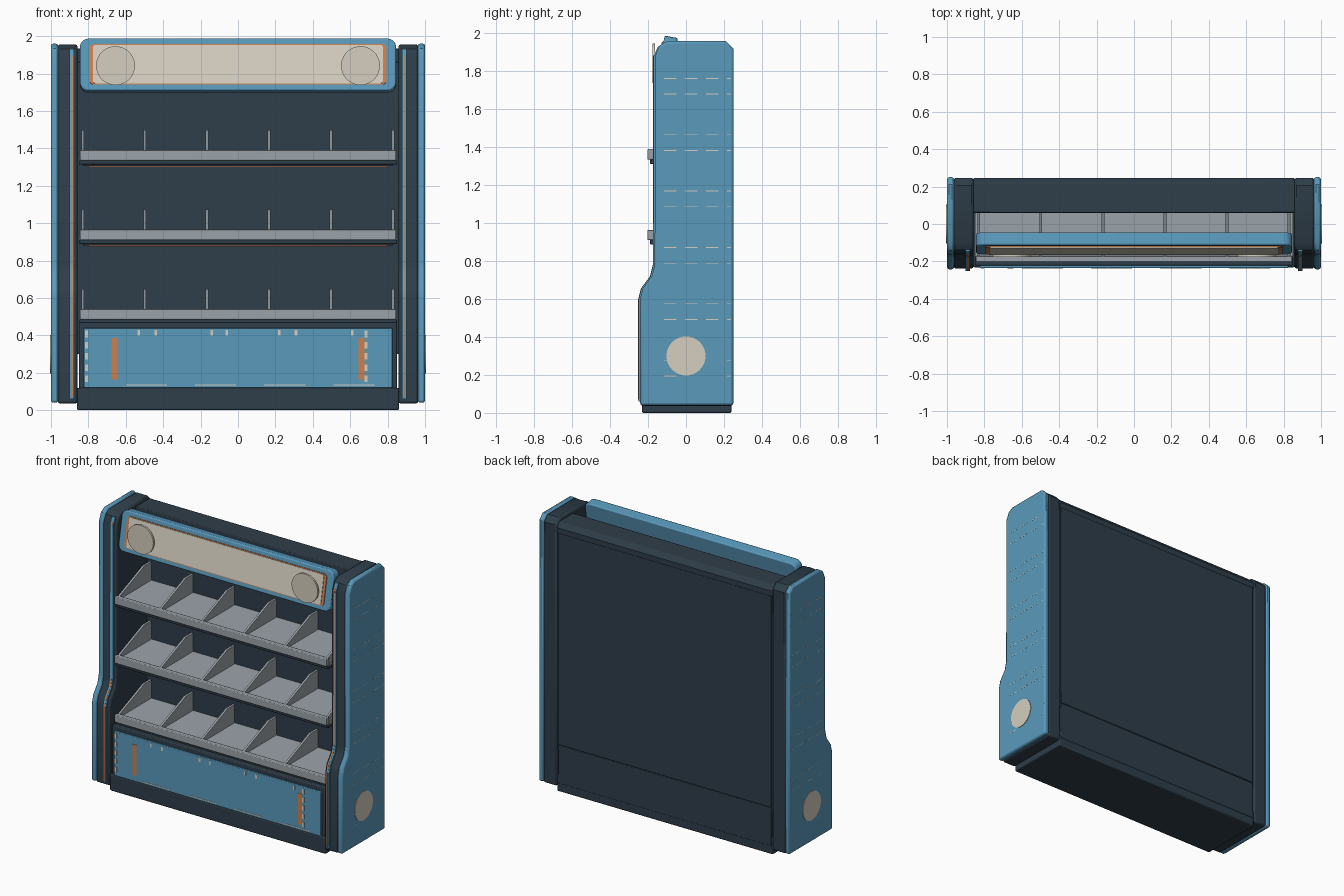
import bpy, bmesh, math
from mathutils import Vector

if "Cube" in bpy.data.objects:
    bpy.data.objects.remove(bpy.data.objects["Cube"], do_unlink=True)


def material(name, rgb):
    m = bpy.data.materials.new(name)
    m.use_nodes = True
    m.diffuse_color = (*rgb, 1)
    m.node_tree.nodes["Principled BSDF"].inputs["Base Color"].default_value = (*rgb, 1)
    return m


BLUE = material("sky blue", (0.1, 0.32, 0.5))
DARK = material("dark slate", (0.028, 0.048, 0.067))
CREAM = material("warm cream", (0.66, 0.62, 0.52))
GREY = material("metal grey", (0.33, 0.37, 0.4))
ORANGE = material("orange", (0.62, 0.21, 0.07))


def finish(bm, name, mat, bevel=0):
    """Turn a bmesh into a shaded object with an optional rounded edge."""
    bmesh.ops.recalc_face_normals(bm, faces=bm.faces)
    mesh = bpy.data.meshes.new(name)
    bm.to_mesh(mesh)
    bm.free()
    ob = bpy.data.objects.new(name, mesh)
    bpy.context.collection.objects.link(ob)
    mesh.materials.append(mat)
    if bevel:
        mod = ob.modifiers.new("Rounded edges", "BEVEL")
        mod.width, mod.segments, mod.limit_method = bevel, 2, "ANGLE"
        mod.angle_limit = math.radians(50)
    bpy.ops.object.select_all(action="DESELECT")
    ob.select_set(True)
    bpy.context.view_layer.objects.active = ob
    bpy.ops.object.shade_smooth_by_angle(angle=math.radians(35))
    return ob


def box(name, x, y, z, mat, bevel=0):
    bm = bmesh.new()
    bmesh.ops.create_cube(bm, size=1)
    for v in bm.verts:
        v.co = [lo + (c + 0.5) * (hi - lo) for c, (lo, hi) in zip(v.co, (x, y, z))]
    return finish(bm, name, mat, bevel)


def prism(name, points, offset, step, mat, bevel=0):
    """Extrude a flat outline given as 3D points."""
    bm = bmesh.new()
    face = bm.faces.new([bm.verts.new(Vector(p) + Vector(offset)) for p in points])
    ext = bmesh.ops.extrude_face_region(bm, geom=[face])
    verts = [g for g in ext["geom"] if isinstance(g, bmesh.types.BMVert)]
    bmesh.ops.translate(bm, verts=verts, vec=step)
    return finish(bm, name, mat, bevel)


def rounded_rect(w, h, r, n=5):
    """Outline in the xz plane around the origin."""
    pts = []
    for i, (sx, sz) in enumerate(((1, 1), (-1, 1), (-1, -1), (1, -1))):
        for k in range(n + 1):
            a = math.pi / 2 * (i + k / n)
            pts.append((sx * (w - r) + r * math.cos(a), 0, sz * (h - r) + r * math.sin(a)))
    return pts


def disc(name, centre, radius, axis, depth, mat):
    pts = []
    for i in range(40):
        a = math.tau * i / 40
        c, s = radius * math.cos(a), radius * math.sin(a)
        pts.append((0, c, s) if axis == "x" else (c, 0, s))
    step = (depth, 0, 0) if axis == "x" else (0, depth, 0)
    return prism(name, pts, centre, step, mat)


# Side towers: front edge steps forward near the floor
FRONT = [(-0.10, 1.96), (-0.14, 1.935), (-0.163, 1.88), (-0.165, 0.78), (-0.18, 0.72),
         (-0.228, 0.655), (-0.242, 0.6), (-0.242, 0.04)]
SIDE = [(0.25, 0.04), (0.25, 1.92), (0.21, 1.96)] + FRONT


def strip_outline(out, top, bottom):
    """Thin band following the tower front."""
    path = [(y, min(max(z, bottom), top)) for y, z in FRONT[1:]]
    return [(0, y - out, z) for y, z in path] + [(0, y + 0.03, z) for y, z in reversed(path)]


for s, side in ((1, "left"), (-1, "right")):
    outline = [(0, y, z) for y, z in SIDE]
    prism(f"{side}_outer_panel", outline, (s * 0.962, 0, 0), (s * 0.038, 0, 0), BLUE, 0.012)
    inner = [(0, y * 0.985, z - 0.004) for y, z in SIDE]
    prism(f"{side}_inner_panel", inner, (s * 0.858, 0, 0), (s * 0.106, 0, 0), DARK, 0.012)
    prism(f"{side}_trim", strip_outline(0.008, 1.93, 0.06), (s * 0.876, 0, 0),
          (s * 0.026, 0, 0), BLUE)
    prism(f"{side}_trim_line", strip_outline(0.01, 1.92, 0.07), (s * 0.883, 0, 0),
          (s * 0.008, 0, 0), ORANGE)
    disc(f"{side}_side_badge", (s * 0.995, 0, 0.3), 0.103, "x", s * 0.009, CREAM)
    # Rows of fine dashes on the outer face
    for row in range(6):
        for lift in (0, 0.083):
            z = 0.193 + row * 0.297 + lift
            for k in range(4):
                y0 = -0.115 + k * 0.11
                if row == 0 and k in (1, 2):
                    continue
                xs = sorted((s * 0.995, s * 1.0008))
                box(f"{side}_dash", xs, (y0, min(y0 + 0.065, 0.236)), (z, z + 0.004), CREAM)

# Cabinet body
box("base", (-0.86, 0.86), (-0.232, 0.24), (0, 0.12), DARK, 0.008)
box("lower_cabinet", (-0.85, 0.85), (-0.222, 0.235), (0.11, 0.47), DARK, 0.006)
box("back_wall", (-0.86, 0.86), (0.19, 0.235), (0.3, 1.9), DARK)
box("back_panel_upper", (-0.85, 0.85), (0.2, 0.243), (0.337, 1.88), DARK, 0.004)
box("back_panel_lower", (-0.85, 0.85), (0.2, 0.243), (0.06, 0.333), DARK, 0.004)
cap = [(0, 0.06, 1.86), (0, 0.245, 1.86), (0, 0.245, 1.9), (0, 0.22, 1.935), (0, 0.06, 1.935)]
prism("top_cap", cap, (-0.86, 0, 0), (1.72, 0, 0), DARK, 0.005)

# Lower front panel with its marks
box("front_panel", (-0.825, 0.825), (-0.235, -0.2), (0.12, 0.44), BLUE, 0.004)


def mark(name, x, z, mat):
    box(name, x, (-0.237, -0.23), z, mat)


for s in (-1, 1):
    mark("handle_mark", sorted((s * 0.643, s * 0.675)), (0.165, 0.385), ORANGE)
for x in (-0.81, 0.685):
    for k in range(5):
        mark("edge_dash", (x - 0.008, x + 0.008), (0.15 + k * 0.06, 0.185 + k * 0.06), CREAM)
for x in (-0.53, -0.44, -0.14, -0.06, 0.22, 0.31, 0.61):
    mark("upper_tick", (x - 0.007, x + 0.007), (0.4, 0.43), CREAM)
for k in range(4):
    mark("lower_dash", (-0.6 + k * 0.37, -0.38 + k * 0.37), (0.132, 0.138), CREAM)

# Shelves with front rail and sloped dividers
for i, z in enumerate((0.485, 0.91, 1.335)):
    box(f"shelf_{i}", (-0.85, 0.85), (-0.175, 0.195), (z, z + 0.03), GREY)
    box(f"shelf_rail_{i}", (-0.845, 0.845), (-0.203, -0.17), (z, z + 0.055), GREY, 0.005)
    box(f"shelf_support_{i}", (-0.85, 0.85), (-0.19, 0.195), (z - 0.022, z + 0.001), DARK, 0.004)
    if i:
        box(f"shelf_glow_{i}", (-0.8, 0.8), (-0.15, -0.13), (z - 0.036, z - 0.02), ORANGE)
        box(f"shelf_beam_{i}", (-0.83, 0.83), (-0.17, -0.15), (z - 0.03, z - 0.02), DARK)
    wedge = [(0, -0.172, z + 0.02), (0, -0.172, z + 0.05), (0, 0.08, z + 0.15),
             (0, 0.105, z + 0.162), (0, 0.19, z + 0.162), (0, 0.19, z + 0.02)]
    for k in range(6):
        prism(f"divider_{i}_{k}", wedge, (-0.838 + k * 0.332, 0, 0), (0.015, 0, 0), GREY)

# Tilted header sign
TILT = -0.185


def tilted(name, outline, front, back, mat, bevel=0):
    ob = prism(name, outline, (0, front, 0), (0, back - front, 0), mat, bevel)
    ob.location = (0, -0.104, 1.842)
    ob.rotation_euler.x = TILT
    return ob


tilted("header_sign", rounded_rect(0.845, 0.142, 0.045), -0.035, 0.035, BLUE, 0.008)
tilted("header_frame", rounded_rect(0.795, 0.11, 0.025), -0.04, -0.03, ORANGE)
tilted("header_face", rounded_rect(0.775, 0.104, 0.012), -0.044, -0.03, CREAM)
for s in (-1, 1):
    disc("header_disc", (s * 0.655, -0.177, 1.842), 0.104, "y", 0.014, CREAM)
